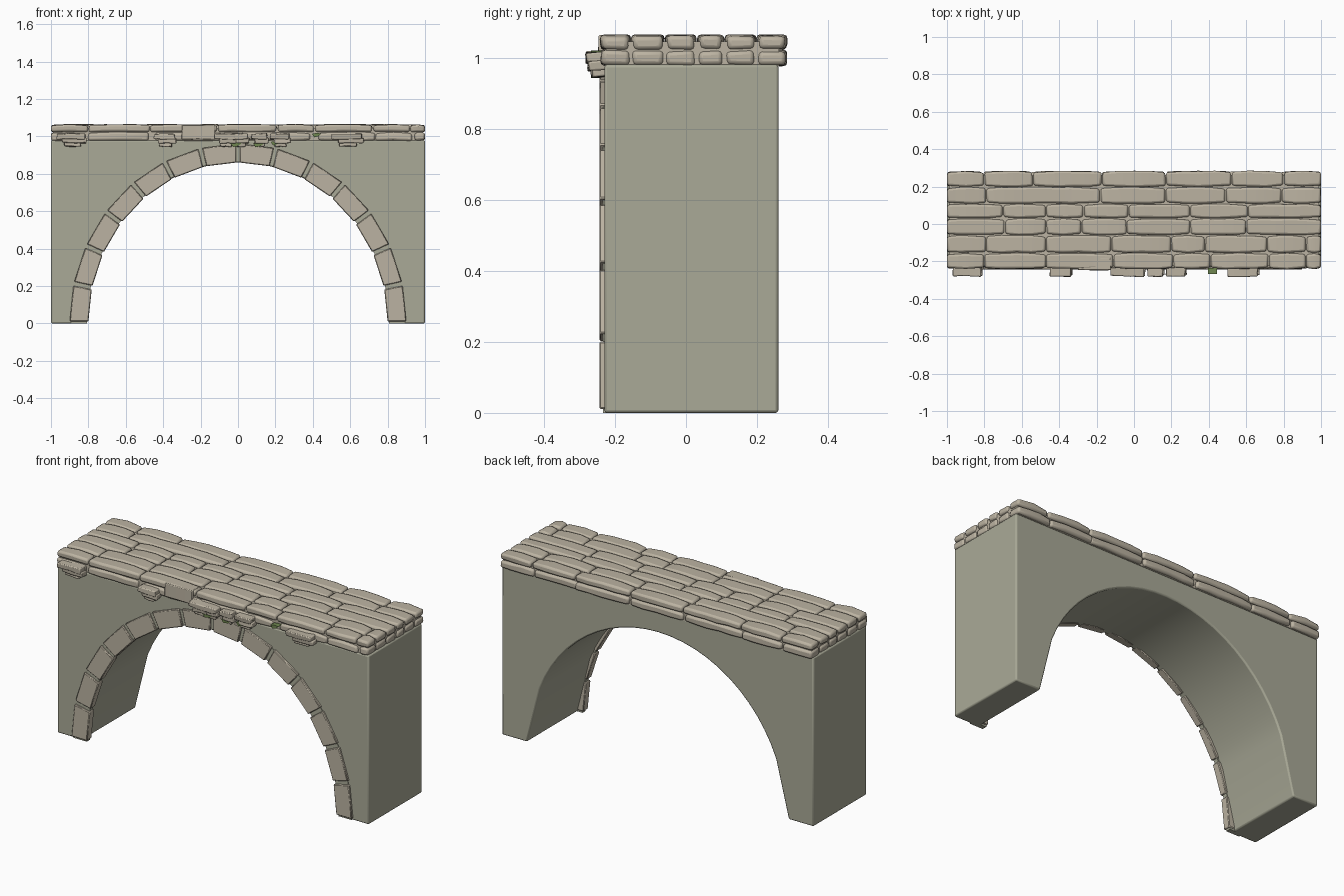
import bpy, bmesh, random
from math import sin, cos, pi, hypot
from mathutils import Vector

if "Cube" in bpy.data.objects:
    bpy.data.objects.remove(bpy.data.objects["Cube"])

random.seed(7)


def material(name, r, g, b):
    m = bpy.data.materials.new(name)
    m.diffuse_color = (r, g, b, 1)
    m.use_nodes = True
    m.node_tree.nodes["Principled BSDF"].inputs["Base Color"].default_value = m.diffuse_color
    return m


WALL = material("wall_grey_green", 0.40, 0.40, 0.31)
STONE = material("warm_stone", 0.50, 0.45, 0.36)
MOSS = material("moss_green", 0.16, 0.24, 0.08)


def finish(name, bm, mat, bevel, segments=2):
    bmesh.ops.recalc_face_normals(bm, faces=bm.faces)
    me = bpy.data.meshes.new(name)
    bm.to_mesh(me)
    bm.free()
    ob = bpy.data.objects.new(name, me)
    bpy.context.collection.objects.link(ob)
    me.materials.append(mat)
    if bevel:
        mod = ob.modifiers.new("worn_edges", 'BEVEL')
        mod.width, mod.segments = bevel, segments
        mod.limit_method, mod.angle_limit = 'ANGLE', 0.7
    return ob


def prism(bm, outline, y0, y1):
    """Extrude an x-z outline from y0 to y1."""
    face = bm.faces.new([bm.verts.new((x, y0, z)) for x, z in outline])
    ext = bmesh.ops.extrude_face_region(bm, geom=[face])
    moved = [v for v in ext['geom'] if isinstance(v, bmesh.types.BMVert)]
    bmesh.ops.translate(bm, verts=moved, vec=(0, y1 - y0, 0))


def stone(bm, x0, x1, y0, y1, z0, z1, jit=0.005, crown=0.0):
    """Roughly cut stone: lengthwise sections with slightly wandering corners."""
    n = max(2, round((x1 - x0) / 0.08))
    rings = []
    for i in range(n + 1):
        t = i / n
        x = x0 + (x1 - x0) * t
        end = abs(2 * t - 1) ** 4 * crown
        ring = []
        for y, z in ((y0 + end, z0), (y1 - end, z0), (y1 - end, z1 - end), (y0 + end, z1 - end)):
            p = Vector((x, y, z)) + Vector([random.uniform(-jit, jit) for _ in range(3)])
            p.x = min(1, max(-1, p.x))
            p.z = min(1.065, p.z)
            ring.append(bm.verts.new(p))
        rings.append(ring)
    for a, b in zip(rings, rings[1:]):
        for k in range(4):
            bm.faces.new((a[k], a[(k + 1) % 4], b[(k + 1) % 4], b[k]))
    bm.faces.new(rings[0])
    bm.faces.new(rings[-1])


# Bridge wall with the arched opening
arch = [(0.84, 0.0)]
for i in range(4, 29):
    a = pi * i / 32
    arch.append((0.82 * cos(a), 0.86 * sin(a)))
arch.append((-0.84, 0.0))
bm = bmesh.new()
prism(bm, [(1, 0), (1, 0.98), (-1, 0.98), (-1, 0)] + arch[::-1], -0.23, 0.26)
finish("arch_wall", bm, WALL, 0.008)

# Ring of wedge stones on the front face
bm = bmesh.new()
N, T = 14, 0.10


def ring_point(a, d):
    nx, nz = cos(a) / 0.80, sin(a) / 0.86
    s = d / hypot(nx, nz)
    return 0.80 * cos(a) + nx * s, 0.86 * sin(a) + nz * s


for i in range(N):
    a0, a1 = pi * i / N + 0.012, pi * (i + 1) / N - 0.012
    outline = [ring_point(a0, 0), ring_point(a1, 0), ring_point(a1, T), ring_point(a0, T)]
    prism(bm, [(x, max(z, 0.008)) for x, z in outline], -0.244, -0.20)
finish("arch_ring_stones", bm, STONE, 0.004, 1)

# Recessed mortar strip behind the ring, filling the joints
bm = bmesh.new()
for i in range(N):
    a0, a1 = pi * i / N, pi * (i + 1) / N
    prism(bm, [ring_point(a0, 0.008), ring_point(a1, 0.008),
               ring_point(a1, T - 0.008), ring_point(a0, T - 0.008)], -0.233, -0.205)
finish("arch_ring_mortar", bm, WALL, 0)

# Deck paving in two courses: six rows with staggered joints
row_edges = [-0.242, -0.155, -0.06, 0.03, 0.108, 0.198, 0.285]
joints = [
    [-1, -0.80, -0.47, -0.11, 0.21, 0.41, 0.72, 0.92, 1],
    [-1, -0.79, -0.47, -0.12, 0.20, 0.38, 0.71, 0.92, 1],
    [-1, -0.69, -0.47, -0.28, -0.04, 0.30, 0.60, 1],
    [-1, -0.70, -0.47, -0.27, -0.03, 0.30, 0.61, 1],
    [-1, -0.79, -0.18, 0.17, 0.49, 0.79, 1],
    [-1, -0.80, -0.54, -0.17, 0.17, 0.52, 0.80, 1],
]
for name, z0, z1, crown in (("deck_lower_stones", 0.978, 1.022, 0.004),
                            ("deck_upper_stones", 1.024, 1.065, 0.006)):
    bm = bmesh.new()
    for r, xs in enumerate(joints):
        for x0, x1 in zip(xs, xs[1:]):
            shift = 0.0 if z0 > 1 else random.uniform(-0.03, 0.03)
            l = x0 if x0 == -1 else x0 + shift + 0.003
            h = x1 if x1 == 1 else x1 + shift - 0.003
            stone(bm, l, h, row_edges[r] + 0.002, row_edges[r + 1] - 0.002,
                  z0, z1, 0.003, crown)
    finish(name, bm, STONE, 0.011)

# Solid bedding between the paving stones, and one tall slab in the front edge
bm = bmesh.new()
stone(bm, -0.99, 0.99, -0.225, 0.262, 0.975, 1.045, 0)
finish("deck_bedding", bm, STONE, 0)
bm = bmesh.new()
stone(bm, -0.30, -0.125, -0.246, -0.18, 0.985, 1.062, 0.002)
finish("tall_edge_slab", bm, STONE, 0.004)

# Clusters of small broken stones projecting from the front edge
bm = bmesh.new()
for x0, x1 in ((-0.97, -0.81), (-0.45, -0.33), (-0.125, -0.01), (-0.03, 0.06),
               (0.07, 0.16), (0.17, 0.28), (0.50, 0.67)):
    w = x1 - x0
    stone(bm, x0, x0 + w * 0.95, -0.28, -0.22, 0.985, 1.015, 0.004)
    stone(bm, x0 + w * 0.2, x1, -0.275, -0.22, 0.963, 0.992, 0.004)
    stone(bm, x0 + w * 0.25, x0 + w * 0.8, -0.265, -0.22, 0.945, 0.968, 0.004)
finish("projecting_edge_stones", bm, STONE, 0.005)

# Moss flakes hanging near the crown of the arch
bm = bmesh.new()
for x, z, w in ((-0.01, 0.953, 0.06), (0.11, 0.953, 0.06), (0.20, 0.962, 0.05),
                (0.25, 0.992, 0.05), (-0.07, 0.985, 0.03), (0.42, 1.005, 0.05)):
    prism(bm, [(x - w / 2, z + 0.008), (x - w / 4, z - 0.010), (x + w / 5, z - 0.004),
               (x + w / 2, z + 0.010), (x, z + 0.014)], -0.268, -0.235)
finish("moss_patches", bm, MOSS, 0)

# Smooth the rounded stone faces while keeping sharp cuts
bpy.ops.object.select_all(action='DESELECT')
for ob in bpy.data.objects:
    ob.select_set(True)
    bpy.context.view_layer.objects.active = ob
bpy.ops.object.shade_smooth_by_angle(angle=0.5)
